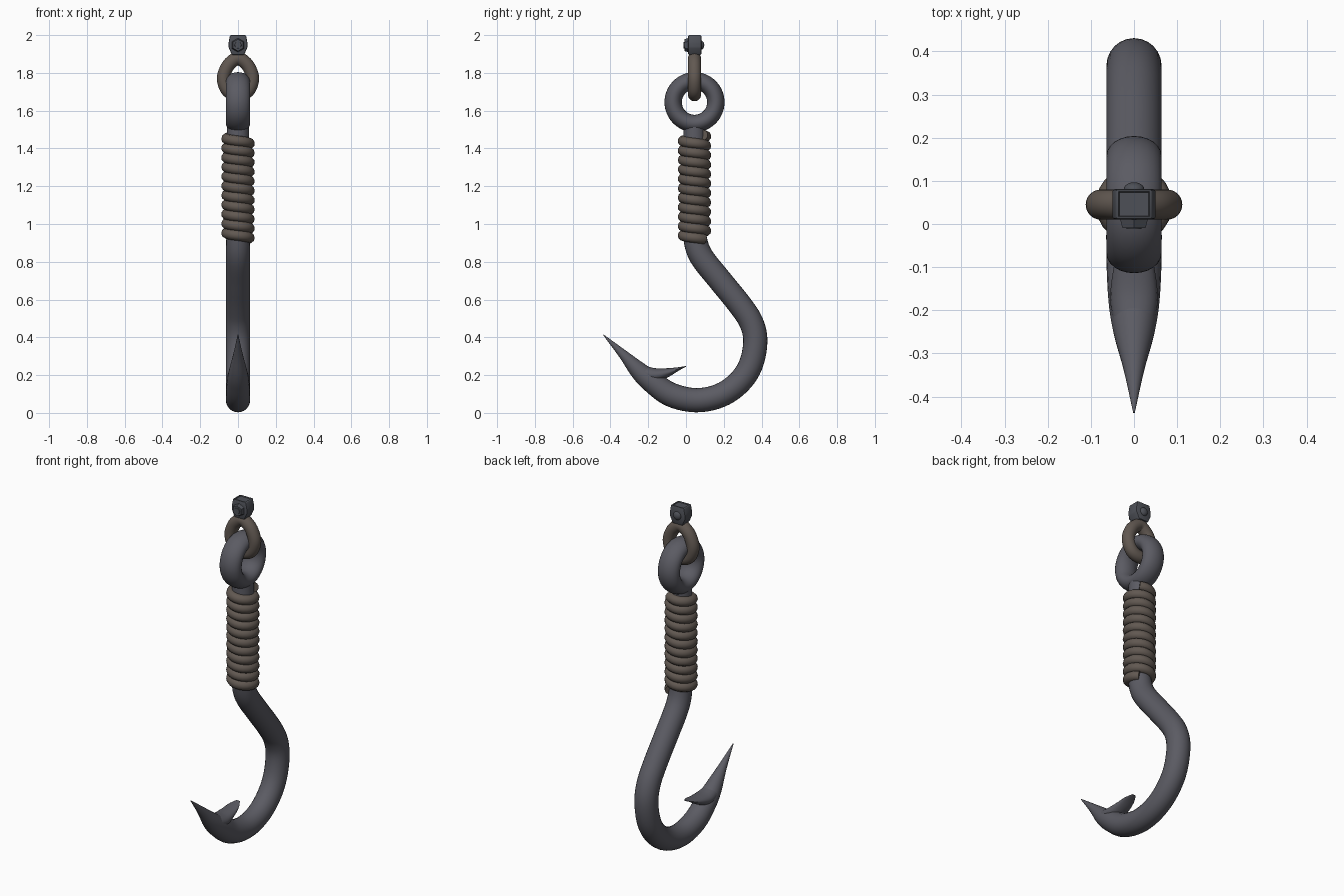
import bpy, bmesh, math
from mathutils import Vector

if "Cube" in bpy.data.objects:
    bpy.data.objects.remove(bpy.data.objects["Cube"])

CY = 0.045  # depth of the shank axis


def material(name, rgb):
    m = bpy.data.materials.new(name)
    m.diffuse_color = (*rgb, 1)
    m.use_nodes = True
    m.node_tree.nodes["Principled BSDF"].inputs["Base Color"].default_value = m.diffuse_color
    return m


IRON = material("dark_iron", (0.105, 0.105, 0.125))
ROPE = material("brown_wrap", (0.12, 0.098, 0.083))
STEEL = material("clamp_steel", (0.075, 0.08, 0.095))


def finish(obj, mat, angle=40):
    obj.data.materials.append(mat)
    bpy.ops.object.select_all(action='DESELECT')
    obj.select_set(True)
    bpy.context.view_layer.objects.active = obj
    bpy.ops.object.shade_smooth_by_angle(angle=math.radians(angle))
    return obj


def from_bmesh(name, bm, mat):
    bmesh.ops.recalc_face_normals(bm, faces=bm.faces)
    me = bpy.data.meshes.new(name)
    bm.to_mesh(me)
    bm.free()
    obj = bpy.data.objects.new(name, me)
    bpy.context.collection.objects.link(obj)
    return finish(obj, mat)


def spline(pts, closed, steps):
    """Catmull-Rom through control points of any dimension."""
    n = len(pts)
    get = lambda i: pts[i % n] if closed else pts[max(0, min(n - 1, i))]
    out = []
    for i in range(n if closed else n - 1):
        p = [get(i + k) for k in (-1, 0, 1, 2)]
        for s in range(steps):
            t = s / steps
            out.append([0.5 * (2 * b + (c - a) * t + (2 * a - 5 * b + 4 * c - d) * t * t
                               + (3 * b - a - 3 * c + d) * t ** 3) for a, b, c, d in zip(*p)])
    if not closed:
        out.append(list(pts[-1]))
    return out


def loft(name, pts, mat, place, closed=False, steps=5, sides=24):
    """Sweep an ellipse along a planar path of (a, b, in-plane radius, width radius)."""
    path = spline(pts, closed, steps)
    n = len(path)
    bm = bmesh.new()
    rings = []
    for i, (a, b, r, w) in enumerate(path):
        q = path[(i + 1) % n] if closed else path[min(i + 1, n - 1)]
        p = path[i - 1] if closed else path[max(i - 1, 0)]
        t = Vector((q[0] - p[0], q[1] - p[1])).normalized()
        ring = []
        for k in range(sides):
            ang = math.tau * k / sides
            off = r * math.cos(ang)
            ring.append(bm.verts.new(place(a - t.y * off, b + t.x * off, w * math.sin(ang))))
        rings.append(ring)
    for i in range(n if closed else n - 1):
        A, B = rings[i], rings[(i + 1) % n]
        for k in range(sides):
            j = (k + 1) % sides
            bm.faces.new((A[k], A[j], B[j], B[k]))
    if not closed:
        bm.faces.new(rings[0])
        bm.faces.new(rings[-1])
    return from_bmesh(name, bm, mat)


side = lambda a, b, w: (w, a, b)
front = lambda a, b, w: (a, CY + w, b)

# Shank, bend and tapered point
R = 0.064
hook = [(CY, 1.53, 0.058), (CY, 1.25, 0.06), (CY, 1.02, 0.062), (0.047, 0.93, 0.062), (0.08, 0.83, R),
        (0.18, 0.702, R), (0.283, 0.575, R), (0.345, 0.48, R), (0.367, 0.38, R),
        (0.343, 0.255, R), (0.28, 0.16, R), (0.18, 0.092, R), (0.053, 0.067, R),
        (-0.079, 0.096, R), (-0.18, 0.164, 0.059), (-0.249, 0.222, 0.048),
        (-0.333, 0.31, 0.025), (-0.437, 0.413, 0.002)]
loft("hook_body", [(y, z, r, r) for y, z, r in hook], IRON, side)

# Barb on the inside of the point
loft("barb", [(-0.25, 0.215, 0.04, 0.045), (-0.172, 0.2, 0.038, 0.055), (-0.1, 0.213, 0.024, 0.047),
              (-0.04, 0.233, 0.009, 0.034), (0.0, 0.246, 0.002, 0.012)], IRON, side)

# Eye at the top of the shank
eye = [(CY + 0.113 * math.cos(math.tau * i / 12), 1.645 + 0.113 * math.sin(math.tau * i / 12), 0.046, 0.064)
       for i in range(12)]
loft("eye_ring", eye, IRON, side, closed=True)

# Teardrop link hanging through the eye
half = [(0.054, 1.706), (0.077, 1.77), (0.056, 1.833), (0.022, 1.868)]
loop = [(0, 1.685)] + half + [(0, 1.876)] + [(-x, z) for x, z in reversed(half)]
loft("link_ring", [(x, z, 0.035, 0.035) for x, z in loop], ROPE, front, closed=True)

# Coiled binding round the shank
turns, per = 11, 24
cu = bpy.data.curves.new("binding_coil", 'CURVE')
cu.dimensions = '3D'
cu.bevel_depth = 0.028
cu.bevel_resolution = 3
cu.use_fill_caps = True
sp = cu.splines.new('POLY')
sp.points.add(turns * per)
for i, p in enumerate(sp.points):
    ang = math.radians(50) - math.tau * i / per
    p.co = (0.061 * math.cos(ang), CY + 0.061 * math.sin(ang), 0.92 + 0.55 * i / (turns * per), 1)
coil = bpy.data.objects.new("binding_coil", cu)
bpy.context.collection.objects.link(coil)
bpy.ops.object.select_all(action='DESELECT')
coil.select_set(True)
bpy.context.view_layer.objects.active = coil
bpy.ops.object.convert(target='MESH')
finish(bpy.context.object, ROPE, 50)

# Clamp block with a recessed top
bm = bmesh.new()
prof = [(-0.032, 1.895), (0.032, 1.895), (0.05, 1.935), (0.05, 1.96), (0.042, 2.0), (-0.042, 2.0),
        (-0.05, 1.96), (-0.05, 1.935)]
face = bm.faces.new([bm.verts.new((x, 0.011, z)) for x, z in prof])
ext = bmesh.ops.extrude_face_region(bm, geom=[face])
bmesh.ops.translate(bm, verts=[v for v in ext['geom'] if isinstance(v, bmesh.types.BMVert)], vec=(0, 0.07, 0))
bmesh.ops.recalc_face_normals(bm, faces=bm.faces)
bmesh.ops.bevel(bm, geom=list(bm.edges), offset=0.006, segments=2, affect='EDGES', profile=0.5)
top = max(bm.faces, key=lambda f: f.calc_center_median().z + f.calc_area())
bmesh.ops.inset_region(bm, faces=[top], thickness=0.003)
bmesh.ops.translate(bm, verts=top.verts, vec=(0, 0, -0.006))
from_bmesh("clamp_block", bm, STEEL)


def bolt_part(name, sides, radius, y0, y1, r2):
    bpy.ops.mesh.primitive_cone_add(vertices=sides, radius1=radius, radius2=r2, depth=y1 - y0,
                                    location=(0, (y0 + y1) / 2, 1.947), rotation=(-math.pi / 2, 0, 0))
    bpy.context.object.name = name
    finish(bpy.context.object, STEEL, 30)


# Bolt head, centre stud and rounded rear nut
bolt_part("bolt_head", 6, 0.031, -0.009, 0.014, 0.038)
bolt_part("bolt_stud", 20, 0.017, -0.012, 0.0, 0.02)
bpy.ops.mesh.primitive_uv_sphere_add(segments=20, ring_count=12, radius=0.024, location=(0, 0.08, 1.947))
bpy.context.object.name = "rear_rivet"
bpy.context.object.scale.y = 0.7
finish(bpy.context.object, STEEL)
